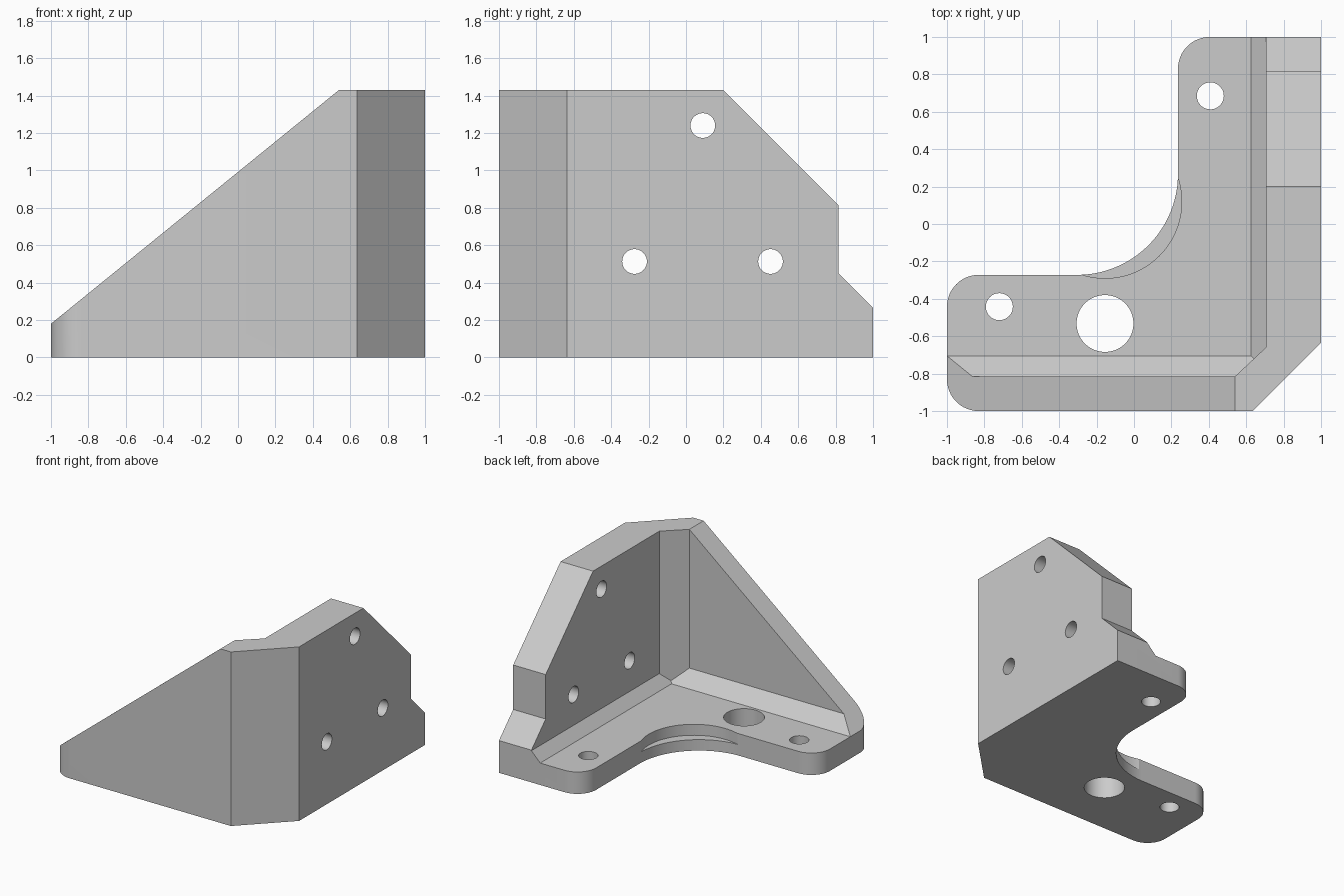
import bpy, bmesh
from math import sin, cos, pi
from mathutils import Vector

old = bpy.data.objects.get("Cube")
if old:
    bpy.data.objects.remove(old, do_unlink=True)

grey = bpy.data.materials.new("plain grey")
grey.use_nodes = True
colour = (0.6, 0.6, 0.6, 1)
grey.diffuse_color = colour
grey.node_tree.nodes["Principled BSDF"].inputs["Base Color"].default_value = colour

TOP, FLOOR = 1.43, 0.18
WALL_X, WALL_Y = 0.705, -0.815      # inner faces of the two walls
CORNER = 0.17                       # plan corner radius


def make_object(name, bm):
    bmesh.ops.recalc_face_normals(bm, faces=bm.faces)
    mesh = bpy.data.meshes.new(name)
    bm.to_mesh(mesh)
    bm.free()
    mesh.materials.append(grey)
    obj = bpy.data.objects.new(name, mesh)
    bpy.context.collection.objects.link(obj)
    return obj


def prism(name, outline, axis, start, end):
    """Extrude a 2D outline along x, y or z."""
    place = {"x": lambda a, b: (start, a, b),
             "y": lambda a, b: (a, start, b),
             "z": lambda a, b: (a, b, start)}[axis]
    bm = bmesh.new()
    face = bm.faces.new([bm.verts.new(place(a, b)) for a, b in outline])
    out = bmesh.ops.extrude_face_region(bm, geom=[face])
    step = Vector([(end - start) * (axis == k) for k in "xyz"])
    bmesh.ops.translate(bm, vec=step,
                        verts=[v for v in out["geom"] if isinstance(v, bmesh.types.BMVert)])
    return make_object(name, bm)


def arc(cx, cy, r, a0, a1, steps=16):
    angles = [(a0 + (a1 - a0) * i / steps) * pi / 180 for i in range(steps + 1)]
    return [(cx + r * cos(a), cy + r * sin(a)) for a in angles]


def circle(cx, cy, r, steps=64):
    return arc(cx, cy, r, 0, 360, steps)[:-1]


def combine(target, tool, operation):
    tool.hide_render = True
    mod = target.modifiers.new("cut", "BOOLEAN")
    mod.operation, mod.object, mod.solver = operation, tool, "EXACT"
    bpy.context.view_layer.objects.active = target
    bpy.ops.object.modifier_apply(modifier=mod.name)
    bpy.data.objects.remove(tool, do_unlink=True)


# Body: L-shaped plan with rounded ends, concave inner corner, chamfered outer corner
SIDE, BACK, BIG = 0.235, -0.272, 0.54
plan = [(0.635, -1), (1, -0.635), (1, 1)]
plan += arc(SIDE + CORNER, 1 - CORNER, CORNER, 90, 180)
plan += arc(SIDE - BIG, BACK + BIG, BIG, 0, -90, 40)
plan += arc(-1 + CORNER, BACK - CORNER, CORNER, 90, 180)
plan += arc(-1 + CORNER, -1 + CORNER, CORNER, 180, 270)
bracket = prism("corner_bracket", plan, "z", 0, TOP)

# Sloped top of the front wall
slope = (TOP - FLOOR) / 1.54
front_profile = [(-1.2, -1), (1.5, -1), (1.5, 2), (0.54 + (2 - TOP) / slope, 2),
                 (-1.2, FLOOR - 0.2 * slope)]
combine(bracket, prism("front_trim", front_profile, "y", -1.2, 1.2), "INTERSECT")

# Stepped and bevelled rear edge of the side wall
side_profile = [(-1.2, -1), (1.2, -1), (1.2, 0.065), (0.815, 0.45), (0.815, 0.815),
                (-0.37, 2), (-1.2, 2)]
combine(bracket, prism("side_trim", side_profile, "x", -1.2, 1.2), "INTERSECT")

# Inner space: a block sliced by the diagonal corner and the two floor chamfers
bm = bmesh.new()
bmesh.ops.create_cube(bm, size=1)
low, high = Vector((-1.3, WALL_Y, FLOOR)), Vector((WALL_X, 1.3, 2))
for v in bm.verts:
    v.co = [lo + (c + 0.5) * (hi - lo) for c, lo, hi in zip(v.co, low, high)]
for point, normal in (((0.54, WALL_Y, 0), (0.155, -0.165, 0)),
                      ((0.625, 0, FLOOR), (1, 0, -1)),
                      ((0, -0.705, FLOOR), (0, -1, -1))):
    cut = bmesh.ops.bisect_plane(bm, geom=bm.verts[:] + bm.edges[:] + bm.faces[:],
                                 plane_co=point, plane_no=normal, clear_outer=True)
    edges = [e for e in cut["geom_cut"] if isinstance(e, bmesh.types.BMEdge)]
    bmesh.ops.contextual_create(bm, geom=edges)
combine(bracket, make_object("inner_space", bm), "DIFFERENCE")

# Shallow round recess beside the concave corner
combine(bracket, prism("round_recess", circle(-0.155, 0.12, 0.41, 96), "z", 0.09, 1),
        "DIFFERENCE")

# Floor holes
for x, y, r in ((-0.72, -0.442, 0.072), (0.408, 0.685, 0.072), (-0.155, -0.532, 0.152)):
    combine(bracket, prism("floor_hole", circle(x, y, r), "z", -0.2, 0.6), "DIFFERENCE")

# Side wall holes
for y, z in ((0.09, 1.24), (-0.275, 0.513), (0.452, 0.513)):
    combine(bracket, prism("wall_hole", circle(y, z, 0.066), "x", 0.5, 1.3), "DIFFERENCE")

# Smooth the round parts, keep the edges sharp
bpy.ops.object.select_all(action="DESELECT")
bracket.select_set(True)
bpy.context.view_layer.objects.active = bracket
bpy.ops.object.shade_smooth_by_angle(angle=pi / 9)
